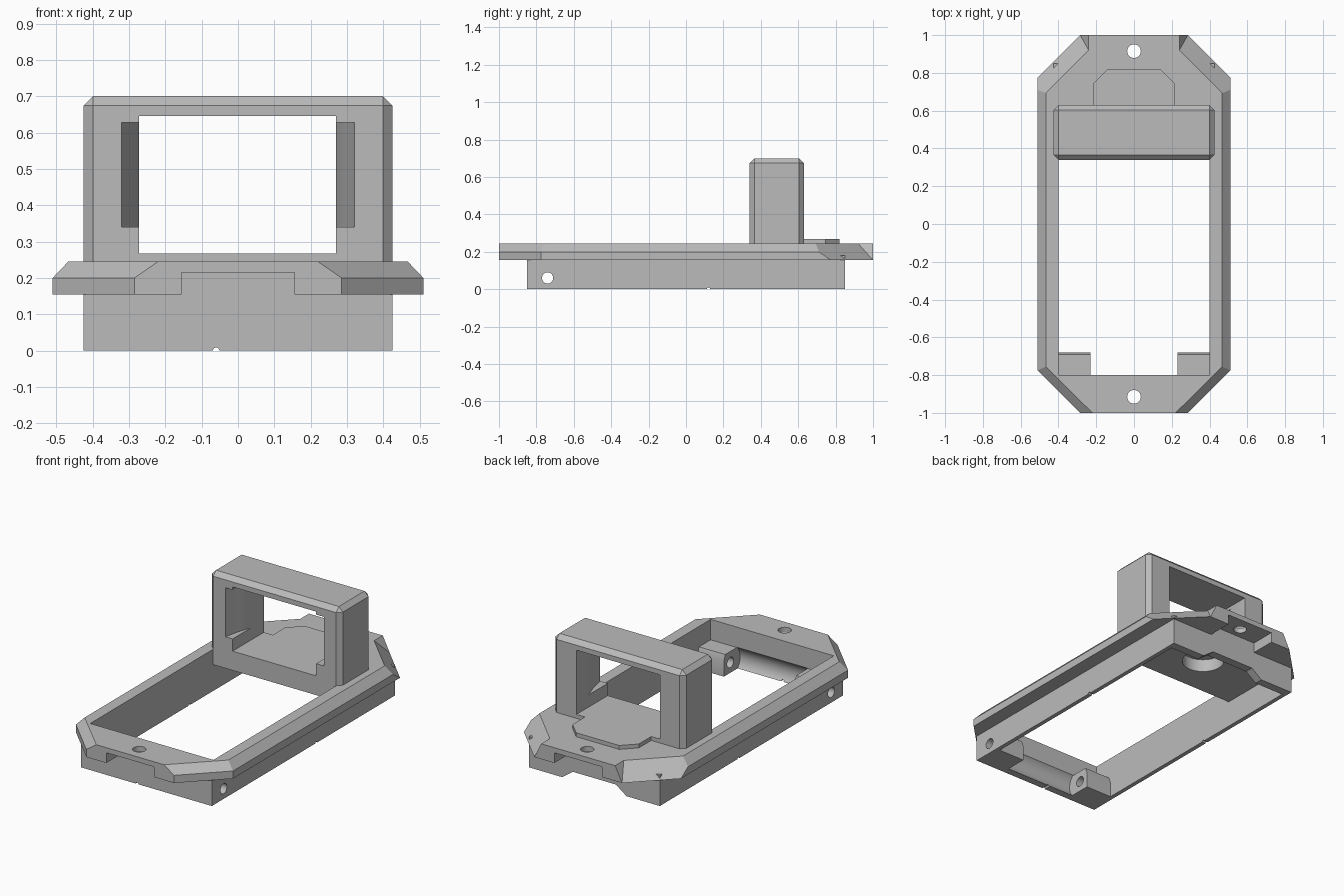
import bpy, bmesh
from math import pi
from mathutils import Matrix, Vector

cube = bpy.data.objects.get("Cube")
if cube:
    bpy.data.objects.remove(cube, do_unlink=True)

grey = bpy.data.materials.new("plain_grey")
grey.use_nodes = True
colour = (0.5, 0.5, 0.5, 1)
grey.diffuse_color = colour
grey.node_tree.nodes["Principled BSDF"].inputs["Base Color"].default_value = colour


def finish(name, bm):
    bmesh.ops.recalc_face_normals(bm, faces=bm.faces)
    mesh = bpy.data.meshes.new(name)
    bm.to_mesh(mesh)
    bm.free()
    mesh.materials.append(grey)
    ob = bpy.data.objects.new(name, mesh)
    bpy.context.collection.objects.link(ob)
    return ob


def box(name, x, y, z):
    return hull(name, [(a, b, c) for a in x for b in y for c in z])


def hull(name, points):
    bm = bmesh.new()
    for p in points:
        bm.verts.new(p)
    bmesh.ops.convex_hull(bm, input=bm.verts)
    bmesh.ops.dissolve_limit(bm, angle_limit=0.01, verts=bm.verts, edges=bm.edges)
    return finish(name, bm)


def rod(name, centre, radius, length, axis="Z", sides=32):
    turn = {"X": Matrix.Rotation(pi / 2, 4, "Y"),
            "Y": Matrix.Rotation(pi / 2, 4, "X"), "Z": Matrix()}[axis]
    bm = bmesh.new()
    bmesh.ops.create_cone(bm, cap_ends=True, segments=sides, radius1=radius,
                          radius2=radius, depth=length,
                          matrix=Matrix.Translation(Vector(centre)) @ turn)
    return finish(name, bm)


def combine(target, tool, operation="DIFFERENCE"):
    mod = target.modifiers.new("cut", "BOOLEAN")
    mod.operation = operation
    mod.solver = "EXACT"
    mod.object = tool
    tool.hide_render = True
    bpy.context.view_layer.objects.active = target
    bpy.ops.object.modifier_apply(modifier=mod.name)
    bpy.data.objects.remove(tool, do_unlink=True)


def mirrored(points):
    return [(s * x, y, z) for x, y, z in points for s in (-1, 1)]


# Flange: bevelled octagon with steeper rear corners
LOW, MID, TOP = 0.155, 0.2, 0.245
frame = hull("frame", mirrored([
    (0.285, -1, LOW), (0.51, -0.775, LOW), (0.51, 0.775, LOW), (0.285, 1, LOW),
    (0.285, -1, MID), (0.51, -0.775, MID), (0.51, 0.71, MID), (0.22, 1, MID),
    (0.22, -1, TOP), (0.467, -0.755, TOP), (0.467, 0.693, TOP), (0.16, 1, TOP)]))
rear_tongue = hull("rear_tongue", mirrored(
    [(x, y, z) for y in (0.7, 1) for x, z in ((0.285, LOW), (0.24, TOP))]))
combine(frame, rear_tongue, "UNION")

# Skirt below the flange
combine(frame, box("skirt", (-0.425, 0.425), (-0.85, 0.85), (0, 0.18)), "UNION")

# Main opening and the hollow under the rear deck
combine(frame, box("opening", (-0.4, 0.4), (-0.8, 0.34), (-0.1, 0.4)))
combine(frame, box("hollow", (-0.4, 0.4), (0.3, 0.8), (-0.1, LOW)))
combine(frame, rod("recess", (0, 0.595, 0.13), 0.115, 0.2, sides=48))

# End notches and screw holes
for end in (-1, 1):
    combine(frame, box("notch", (-0.155, 0.155), (end * 0.85, end * 1.1), (0.1, 0.215)))
    combine(frame, rod("screw_hole", (0, end * 0.915, 0.2), 0.036, 0.4))

# Tapered notch in the rear skirt
combine(frame, hull("rear_notch", mirrored(
    [(x, y, z) for y in (0.78, 0.9) for x, z in ((0.25, -0.03), (0.14, 0.05))])))

# Pivot channel, pivot holes and tiny alignment grooves
PIVOT_Y, PIVOT_Z = -0.74, 0.06
combine(frame, rod("channel", (0, PIVOT_Y, PIVOT_Z), 0.09, 0.46, "X", 48))
combine(frame, rod("pivot_hole", (0, PIVOT_Y, PIVOT_Z), 0.03, 1.2, "X"))
combine(frame, rod("side_groove", (0, 0.12, 0), 0.009, 1.2, "X", 12))
combine(frame, rod("end_groove", (-0.06, 0, 0), 0.009, 2, "Y", 12))

# Pivot lugs inside the front corners
for side, name in ((1, "pivot_lug_left"), (-1, "pivot_lug_right")):
    profile = [(-0.81, 0), (-0.68, 0), (-0.68, 0.09), (-0.692, 0.125), (-0.81, 0.125)]
    lug = hull(name, [(side * x, y, z) for x in (0.23, 0.41) for y, z in profile])
    combine(lug, rod("lug_hole", (0, PIVOT_Y, PIVOT_Z), 0.03, 1.2, "X"))

# Bridge with bevelled edges
bridge = box("bridge", (-0.425, 0.425), (0.34, 0.63), (0.235, 0.7))
bm = bmesh.new()
bm.from_mesh(bridge.data)
edges = [e for e in bm.edges if max(v.co.z for v in e.verts) > 0.5]
bmesh.ops.bevel(bm, geom=edges, offset=0.026, segments=1, affect="EDGES")
bm.to_mesh(bridge.data)
bm.free()

# Bridge window and the flared slots in its side walls
combine(bridge, box("window", (-0.273, 0.27), (0.2, 0.8), (0.268, 0.645)))
for side in (-1, 1):
    flare = [(0.2, 0.3), (0.2, 0.52), (0.27, 0.52), (0.297, 0.44), (0.32, 0.34), (0.32, 0.3)]
    combine(bridge, hull("slot", [(side * x, y, z) for x, y in flare for z in (0.34, 0.628)]))

# Raised cover on the rear deck
outline = [(0.215, 0.6), (0.215, 0.745), (0.14, 0.82)]
hull("raised_cover", mirrored([(x, y, z) for x, y in outline for z in (0.24, 0.268)]))

# Crisp edges with smooth round holes
for ob in bpy.context.scene.objects:
    ob.select_set(ob.type == "MESH")
bpy.context.view_layer.objects.active = frame
bpy.ops.object.shade_smooth_by_angle(angle=0.4)
